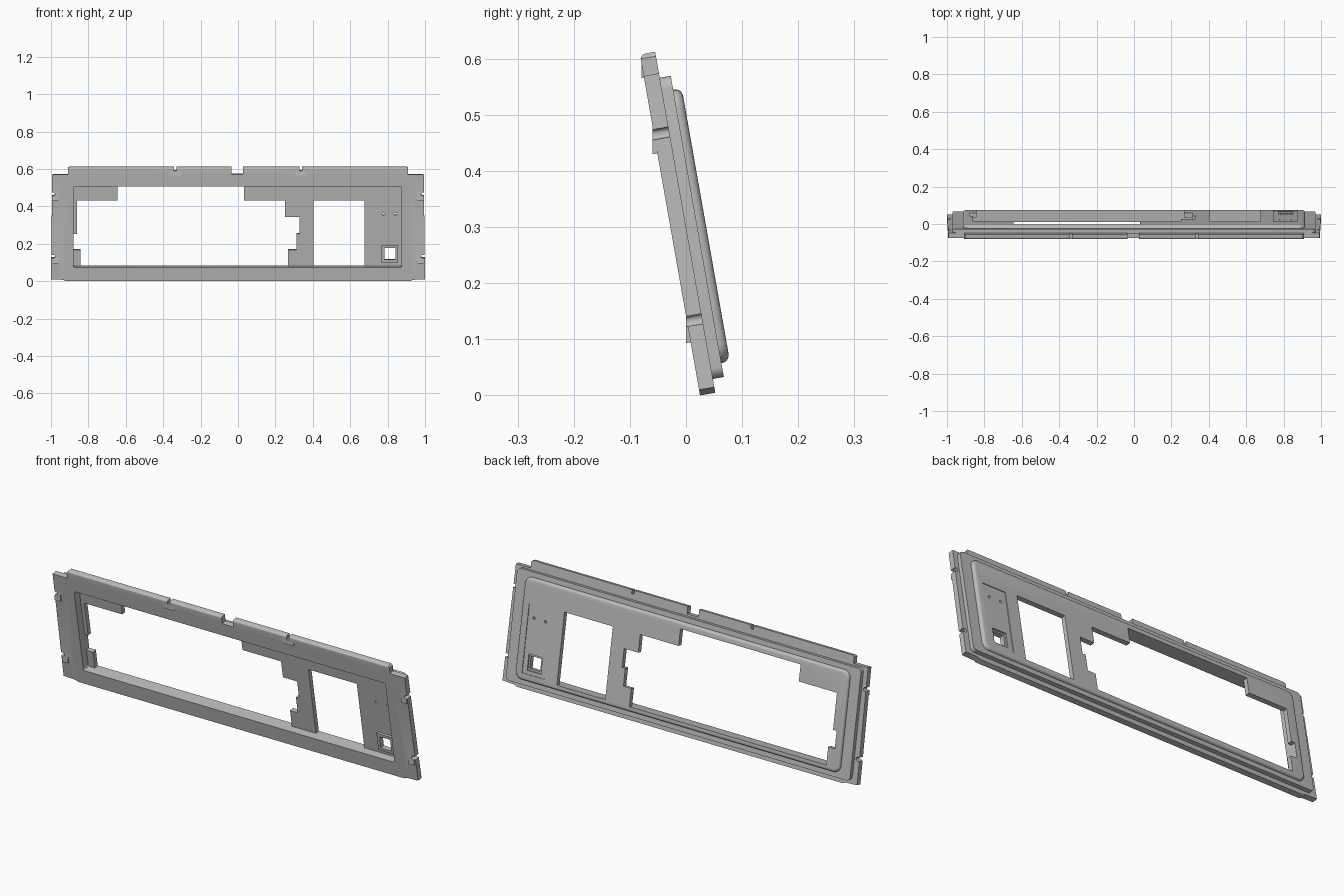
import bpy, bmesh, math
from mathutils import Matrix

if "Cube" in bpy.data.objects:
    bpy.data.objects.remove(bpy.data.objects["Cube"], do_unlink=True)

grey = bpy.data.materials.new("warm_grey_plastic")
grey.use_nodes = True
grey.diffuse_color = (0.5, 0.5, 0.5, 1)
grey.node_tree.nodes["Principled BSDF"].inputs["Base Color"].default_value = (0.5, 0.5, 0.5, 1)

helpers = []


def prism(name, pts, a, b, axis="y", round_if=None, radius=0.0):
    """Extrude a 2D outline from a to b; optionally round the edges chosen by a rule."""
    bm = bmesh.new()
    place = (lambda p, d: (p[0], d, p[1])) if axis == "y" else (lambda p, d: (d, p[0], p[1]))
    near = [bm.verts.new(place(p, a)) for p in pts]
    far = [bm.verts.new(place(p, b)) for p in pts]
    bm.faces.new(near)
    bm.faces.new(far[::-1])
    for i in range(len(pts)):
        j = (i + 1) % len(pts)
        bm.faces.new((near[j], near[i], far[i], far[j]))
    bmesh.ops.recalc_face_normals(bm, faces=bm.faces)
    if round_if:
        edges = [e for e in bm.edges if all(round_if(v.co) for v in e.verts)]
        bmesh.ops.bevel(bm, geom=edges, offset=radius, segments=5, profile=0.5, affect="EDGES")
    mesh = bpy.data.meshes.new(name)
    bm.to_mesh(mesh)
    bm.free()
    mesh.materials.append(grey)
    obj = bpy.data.objects.new(name, mesh)
    bpy.context.scene.collection.objects.link(obj)
    return obj


def rect(x0, x1, v0, v1):
    return [(x0, v0), (x1, v0), (x1, v1), (x0, v1)]


def rounded(x0, x1, v0, v1, r, n=6):
    pts = []
    corners = [(x1 - r, v1 - r), (x0 + r, v1 - r), (x0 + r, v0 + r), (x1 - r, v0 + r)]
    for k, (cx, cv) in enumerate(corners):
        for i in range(n + 1):
            t = math.pi / 2 * (k + i / n)
            pts.append((cx + r * math.cos(t), cv + r * math.sin(t)))
    return pts


def circle(cx, cv, r, n=16):
    return [(cx + r * math.cos(math.tau * i / n), cv + r * math.sin(math.tau * i / n)) for i in range(n)]


def combine(helper, operation):
    mod = panel.modifiers.new(helper.name, "BOOLEAN")
    mod.operation, mod.solver, mod.object = operation, "EXACT", helper
    helper.hide_render = True
    helpers.append(helper)


def add(*args, **kw):
    combine(prism(*args, **kw), "UNION")


def cut(*args, **kw):
    combine(prism(*args, **kw), "DIFFERENCE")


# Front flange with stepped upper corners and a rounded upper lip
TOP = 0.617
half = [(0.92, 0), (0.935, 0.007), (1.0, 0.01), (0.993, 0.578), (0.91, 0.578), (0.91, TOP - 0.008), (0.902, TOP)]
outline = half + [(-x, v) for x, v in reversed(half)]
panel = prism("bezel_panel", outline, 0, 0.0276,
              round_if=lambda c: c.y < 0.001 and c.z > TOP - 0.001, radius=0.012)

# Stepped back: square-edged step, then a raised panel with a soft rim
add("back_step", rounded(-0.97, 0.97, 0.025, 0.57, 0.02), 0.01, 0.0475)
add("raised_back", rounded(-0.915, 0.915, 0.05, 0.545, 0.035), 0.02, 0.063,
    round_if=lambda c: c.y > 0.062, radius=0.014)

# Wedge tabs on the front of the flange
def wedge(name, x0, x1, v, depth):
    add(name, [(-depth, v), (0.006, v), (0.006, v + depth * 5.67), (0, v + depth * 5.67)], x0, x1, axis="x")


for side in (-1, 1):
    for v in (0.096, 0.438):
        wedge("side_tab", *sorted((side * 0.96, side * 0.992)), v, 0.0085)
    wedge("lip_tab", side * 0.336 - 0.032, side * 0.336 + 0.032, 0.575, 0.0045)

# Notches in the lip and the sides
cut("lip_gap", rect(-0.036, 0.028, 0.58, 0.65), -0.05, 0.1)
for side in (-1, 1):
    cut("lip_notch", rect(side * 0.336 - 0.007, side * 0.336 + 0.007, 0.598, 0.65), -0.05, 0.1)
    for v in (0.134, 0.472):
        cut("side_notch", rounded(*sorted((side * 0.979, side * 1.05)), v - 0.009, v + 0.009, 0.008), -0.05, 0.1)

# Hollow front and the large stepped opening
LOW, HIGH = 0.075, 0.513
cut("front_hollow", rounded(-0.88, 0.875, LOW, HIGH, 0.008, 3), -0.05, 0.04)
steps = [(-0.843, LOW), (0.268, LOW), (0.268, 0.163), (0.312, 0.163), (0.312, 0.25), (0.33, 0.25),
         (0.33, 0.342), (0.25, 0.342), (0.25, 0.43), (0.033, 0.43), (0.033, HIGH), (-0.645, HIGH),
         (-0.645, 0.43), (-0.86, 0.43), (-0.86, 0.25), (-0.88, 0.25), (-0.88, 0.163), (-0.843, 0.163)]
cut("large_opening", steps, 0.03, 0.1)
cut("small_window", rect(0.404, 0.677, LOW, 0.43), 0.03, 0.1)

# Control area: shallow back pocket, switch collar and hole, two pin holes
cut("control_pocket", rect(0.745, 0.875, 0.085, 0.42), 0.0595, 0.1)
add("switch_collar", rect(0.767, 0.855, 0.097, 0.19), 0.028, 0.05)
cut("switch_recess", rect(0.773, 0.85, 0.103, 0.183), 0.052, 0.1)
cut("switch_hole", rect(0.783, 0.842, 0.112, 0.174), -0.05, 0.1)
for x in (0.778, 0.842):
    cut("pin_hole", circle(x, 0.357, 0.007), -0.05, 0.1)

# Bake the shape, drop the helpers and lean the panel
bpy.context.view_layer.update()
graph = bpy.context.evaluated_depsgraph_get()
baked = bpy.data.meshes.new_from_object(panel.evaluated_get(graph))
panel.modifiers.clear()
panel.data = baked
for helper in helpers:
    bpy.data.objects.remove(helper, do_unlink=True)
baked.materials.clear()
baked.materials.append(grey)
for face in baked.polygons:
    face.material_index = 0
baked.transform(Matrix.Translation((0, 0.025, 0)) @ Matrix.Rotation(math.radians(10), 4, "X"))

bpy.ops.object.select_all(action="DESELECT")
panel.select_set(True)
bpy.context.view_layer.objects.active = panel
bpy.ops.object.shade_smooth_by_angle(angle=math.radians(30))
